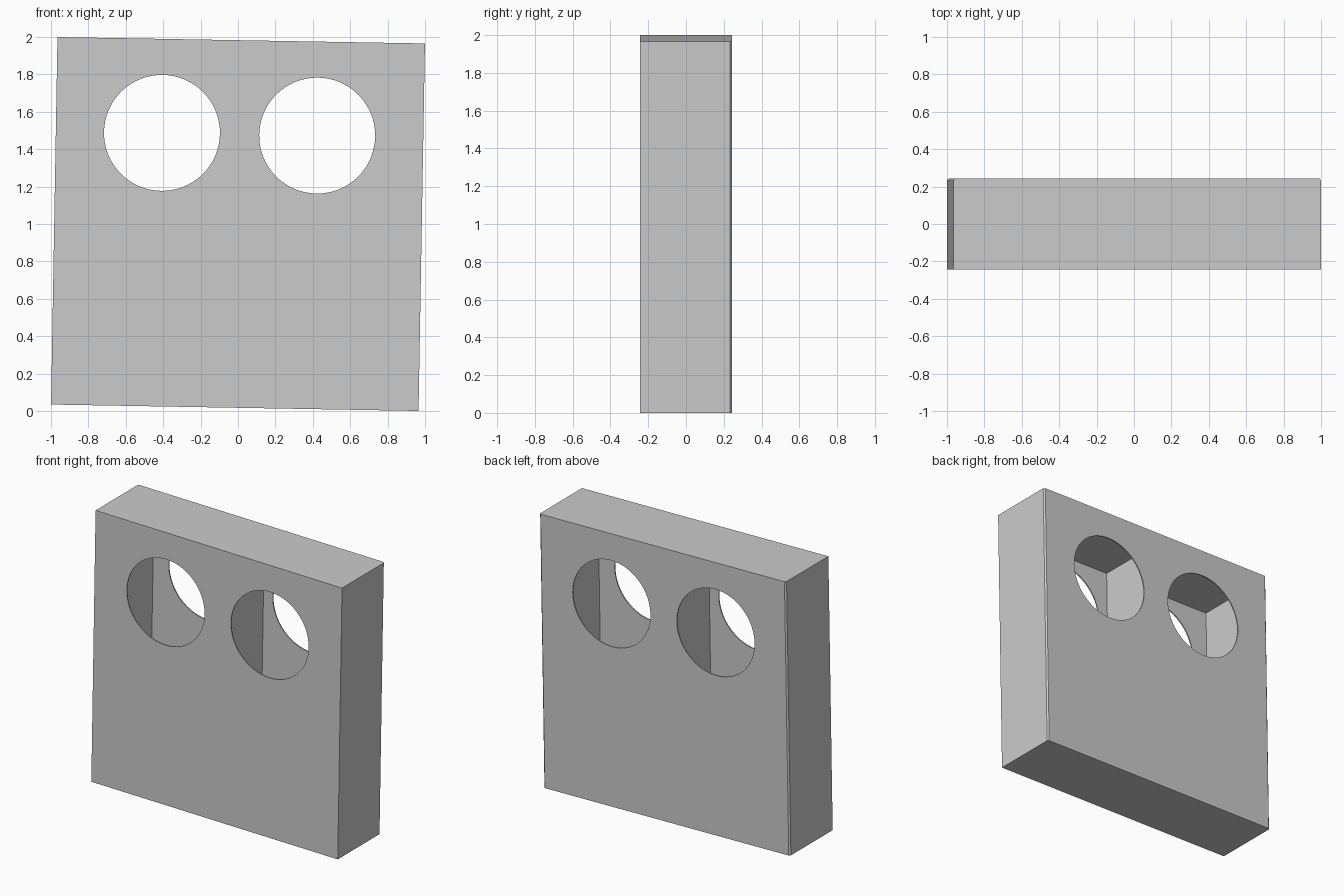
import bpy, bmesh, math
from mathutils import Matrix

old = bpy.data.objects.get("Cube")
if old:
    bpy.data.objects.remove(old, do_unlink=True)

SIDE = 1.965       # width and height of the panel
DEPTH = 0.486
SKIN = 0.008       # thin front and back faces
INNER = 0.85       # half size of the hollow
DIVIDER = 0.03     # half thickness of the middle wall
TILT = Matrix.Translation((0, 0, 1)) @ Matrix.Rotation(math.radians(1), 4, "Y")

grey = bpy.data.materials.new("light_grey")
grey.use_nodes = True
colour = (0.6, 0.6, 0.6, 1)
grey.diffuse_color = colour
grey.node_tree.nodes["Principled BSDF"].inputs["Base Color"].default_value = colour


def make_object(name, bm):
    bmesh.ops.recalc_face_normals(bm, faces=bm.faces)
    mesh = bpy.data.meshes.new(name)
    bm.to_mesh(mesh)
    bm.free()
    mesh.materials.append(grey)
    obj = bpy.data.objects.new(name, mesh)
    bpy.context.collection.objects.link(obj)
    return obj


def box(size, centre=(0, 0, 0)):
    bm = bmesh.new()
    bmesh.ops.create_cube(bm, size=1, matrix=Matrix.Translation(centre) @ Matrix.Diagonal((*size, 1)))
    return bm


def cut(target, cutter):
    cutter.hide_render = True
    mod = target.modifiers.new("cut", "BOOLEAN")
    mod.operation = "DIFFERENCE"
    mod.solver = "EXACT"
    mod.object = cutter
    bpy.context.view_layer.objects.active = target
    bpy.ops.object.modifier_apply(modifier=mod.name)
    bpy.data.objects.remove(cutter, do_unlink=True)


# Square panel with narrow chamfers on its upright back edges
bm = box((SIDE, DEPTH, SIDE))
back_edges = [e for e in bm.edges
              if all(v.co.y > 0 for v in e.verts) and abs(e.verts[0].co.z - e.verts[1].co.z) > 1]
bmesh.ops.bevel(bm, geom=back_edges, offset=0.01, segments=1, affect="EDGES")
panel = make_object("hollow_panel", bm)

# Two compartments, each opened by a round hole through front and back
for side in (-1, 1):
    width = INNER - DIVIDER
    centre = (side * (INNER + DIVIDER) / 2, 0, 0)
    cut(panel, make_object("compartment_cutter",
                           box((width, DEPTH - 2 * SKIN, 2 * INNER + 0.02), centre)))
    bm = bmesh.new()
    place = Matrix.Translation((side * 0.415, 0, 0.48)) @ Matrix.Rotation(math.pi / 2, 4, "X")
    bmesh.ops.create_cone(bm, cap_ends=True, segments=64, radius1=0.31, radius2=0.31,
                          depth=1, matrix=place)
    cut(panel, make_object("hole_cutter", bm))

# Lean the finished panel slightly to one side
panel.data.transform(TILT)
